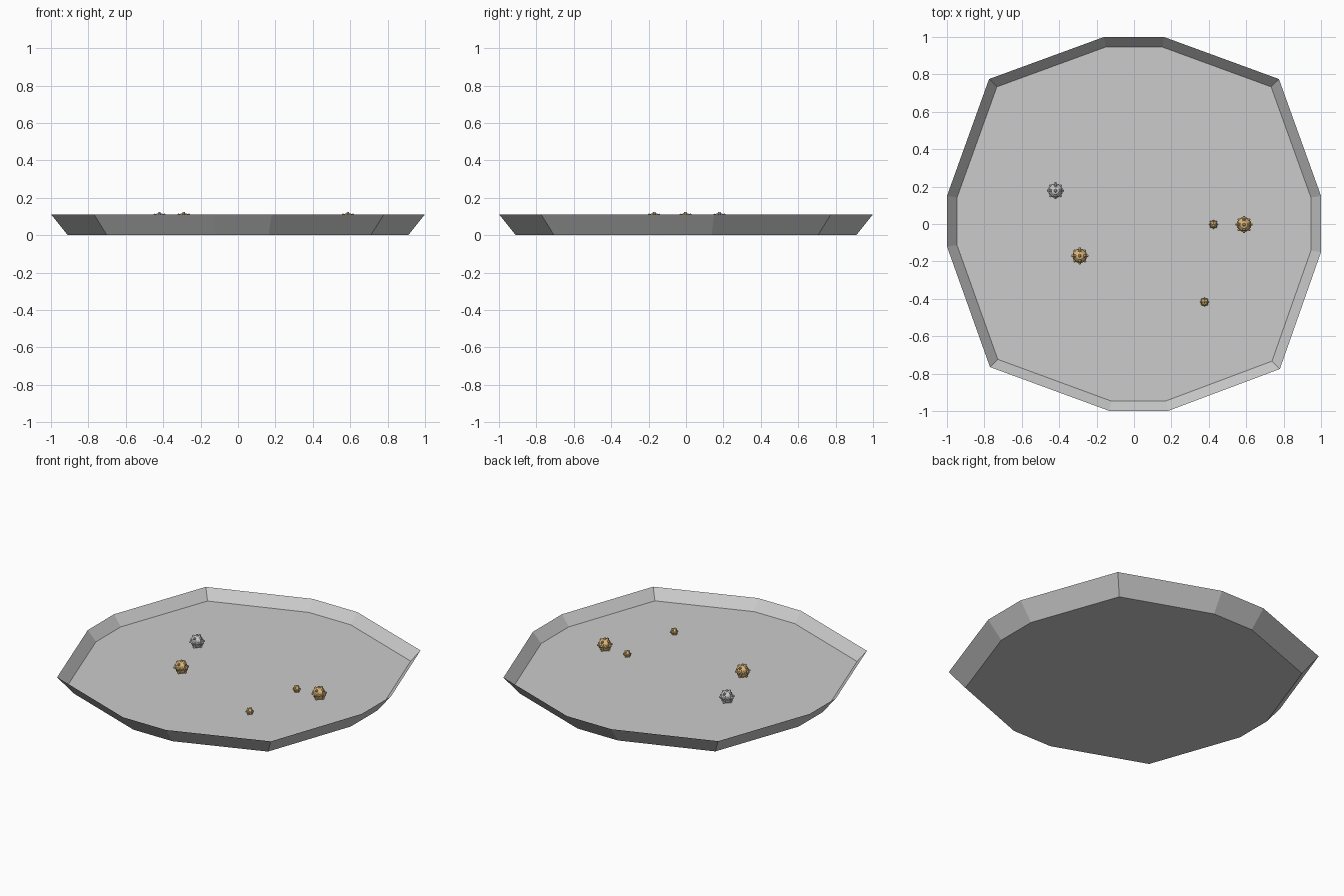
import bpy, bmesh, math
from mathutils import Vector, Matrix
from itertools import product

if "Cube" in bpy.data.objects:
    bpy.data.objects.remove(bpy.data.objects["Cube"])

OUTLINE = [(-0.16, 1), (0.16, 1), (0.775, 0.775), (1, 0.15), (1, -0.15), (0.78, -0.775),
           (0.18, -1), (-0.13, -1), (-0.77, -0.765), (-1, -0.12), (-1, 0.15), (-0.775, 0.775)]


def finish(bm, name, mat=None):
    bmesh.ops.recalc_face_normals(bm, faces=bm.faces)
    mesh = bpy.data.meshes.new(name)
    bm.to_mesh(mesh)
    bm.free()
    obj = bpy.data.objects.new(name, mesh)
    bpy.context.collection.objects.link(obj)
    if mat:
        mesh.materials.append(mat)
    return obj


def material(name, color):
    m = bpy.data.materials.new(name)
    m.diffuse_color = color
    m.use_nodes = True
    m.node_tree.nodes["Principled BSDF"].inputs["Base Color"].default_value = m.diffuse_color
    return m


# shallow tray: flared outer wall, sharp rim, raised inner floor
def tray():
    bm = bmesh.new()
    rings = [[bm.verts.new((x * s, y * s, z)) for x, y in OUTLINE]
             for s, z in ((0.91, 0), (1, 0.112), (0.946, 0.047))]
    n = len(OUTLINE)
    for a, b in zip(rings, rings[1:]):
        for i in range(n):
            j = (i + 1) % n
            bm.faces.new((a[i], a[j], b[j], b[i]))
    bm.faces.new(rings[0])
    bm.faces.new(rings[-1])
    finish(bm, "tray")


# low-poly ball with studs along the axes and their diagonals
def studded_ball(name, x, y, z, r, mat):
    bm = bmesh.new()
    bmesh.ops.create_uvsphere(bm, u_segments=8, v_segments=6, radius=r * 0.88,
                              matrix=Matrix.Rotation(math.pi / 8, 4, 'Z'))
    for d in product((-1, 0, 1), repeat=3):
        v = Vector(d)
        if 0 < v.length < 1.6:
            v.normalize()
            m = Matrix.Translation(v * r * 0.88) @ v.to_track_quat('Z', 'Y').to_matrix().to_4x4()
            bmesh.ops.create_cone(bm, cap_ends=True, segments=6, radius1=r * 0.24,
                                  radius2=r * 0.12, depth=r * 0.26, matrix=m)
    finish(bm, name, mat).location = (x, y, z)


gold = material("gold", (0.72, 0.48, 0.2, 1))
tray()
studded_ball("grey_ball", -0.42, 0.178, 0.08, 0.045, None)
studded_ball("gold_ball_left", -0.29, -0.17, 0.08, 0.045, gold)
studded_ball("gold_ball_right", 0.588, -0.003, 0.08, 0.045, gold)
studded_ball("small_ball_right", 0.425, -0.002, 0.064, 0.024, gold)
studded_ball("small_ball_front", 0.377, -0.417, 0.064, 0.024, gold)
